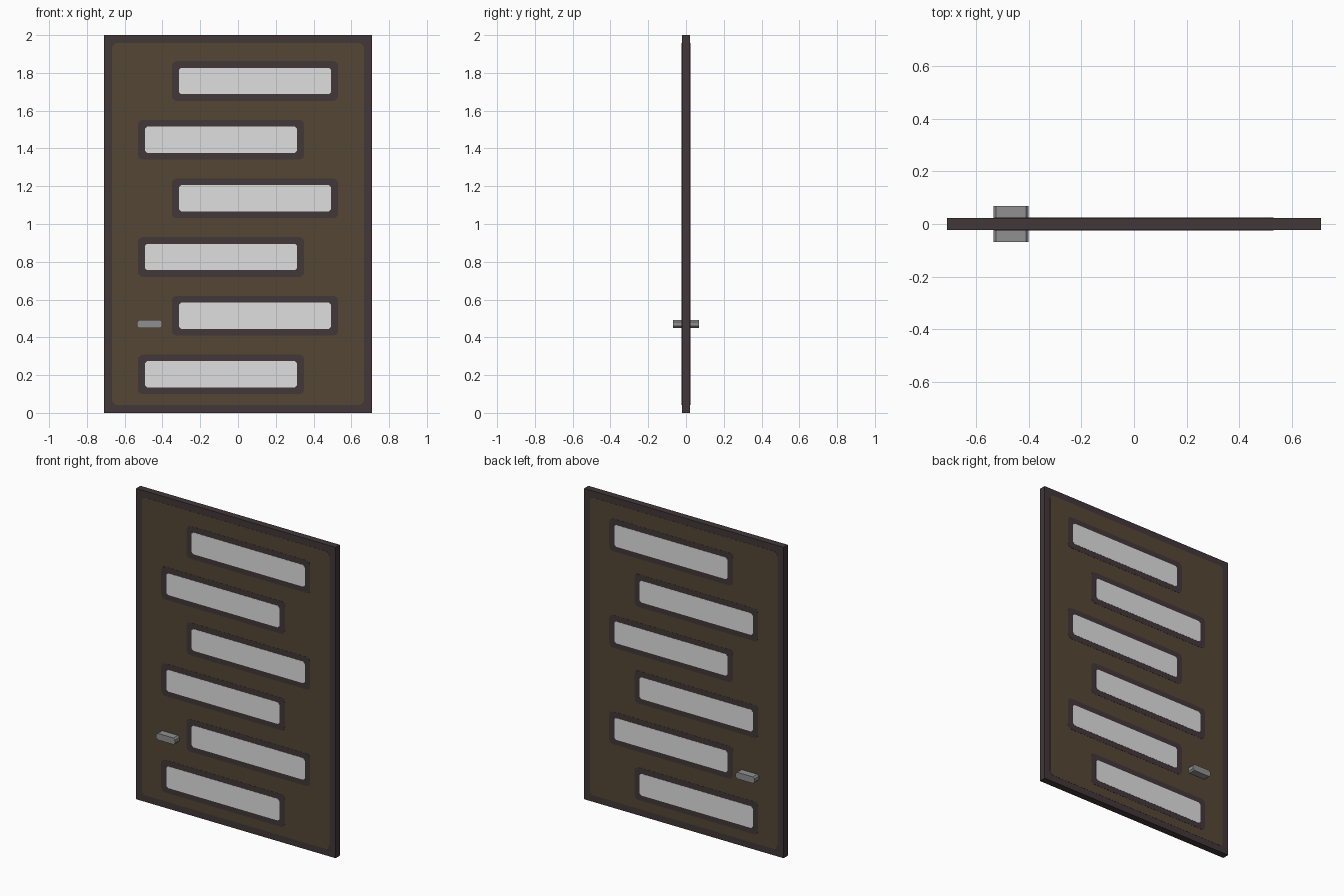
import bpy
import math

cube = bpy.data.objects.get("Cube")
if cube:
    bpy.data.objects.remove(cube, do_unlink=True)


def make_material(name, rgb):
    mat = bpy.data.materials.new(name)
    mat.use_nodes = True
    color = (*rgb, 1)
    mat.diffuse_color = color
    mat.node_tree.nodes["Principled BSDF"].inputs["Base Color"].default_value = color
    return mat


DARK = make_material("dark_trim", (0.054, 0.038, 0.041))
BROWN = make_material("brown_panel", (0.09, 0.062, 0.036))
GLASS = make_material("pale_glass", (0.74, 0.74, 0.74))
METAL = make_material("grey_metal", (0.28, 0.28, 0.28))


def rounded_slab(name, x, z, width, height, depth, radius, mat, steps=3):
    """Upright plate centred on y = 0, rounded at its four corners."""
    outline = []
    if radius == 0:
        steps = 0
    for i, (sx, sz) in enumerate([(1, 1), (-1, 1), (-1, -1), (1, -1)]):
        cx = x + sx * (width / 2 - radius)
        cz = z + sz * (height / 2 - radius)
        for s in range(steps + 1):
            a = math.pi / 2 * (i + s / max(steps, 1))
            outline.append((cx + radius * math.cos(a), cz + radius * math.sin(a)))
    n = len(outline)
    verts = [(px, y, pz) for y in (-depth / 2, depth / 2) for px, pz in outline]
    faces = [list(range(n))[::-1], list(range(n, 2 * n))]
    faces += [(i, (i + 1) % n, n + (i + 1) % n, n + i) for i in range(n)]
    # Front cap must face -y
    faces = [tuple(reversed(f)) for f in faces]
    mesh = bpy.data.meshes.new(name)
    mesh.from_pydata(verts, [], faces)
    mesh.materials.append(mat)
    obj = bpy.data.objects.new(name, mesh)
    bpy.context.collection.objects.link(obj)
    return obj


THICK = 0.044
LAYER = 0.002

# Door slab and the brown inlay showing on both sides
rounded_slab("door_frame", 0, 1, 1.42, 2, THICK, 0, DARK)
rounded_slab("door_panel", 0, 1, 1.334, 1.915, THICK + LAYER, 0.025, BROWN)

# Six staggered windows, each a dark surround with a pale pane
for i in range(6):
    x = 0.09 if i % 2 else -0.09
    z = 0.204 + i * 0.3106
    rounded_slab(f"window_surround_{i + 1}", x, z, 0.88, 0.21,
                 THICK + 2 * LAYER, 0.026, DARK)
    rounded_slab(f"window_pane_{i + 1}", x, z, 0.806, 0.14,
                 THICK + 3 * LAYER, 0.012, GLASS, steps=1)

# Handle bar reaching out of both sides
rounded_slab("handle", -0.468, 0.47, 0.133, 0.042, 0.136, 0.01, METAL, steps=1)
